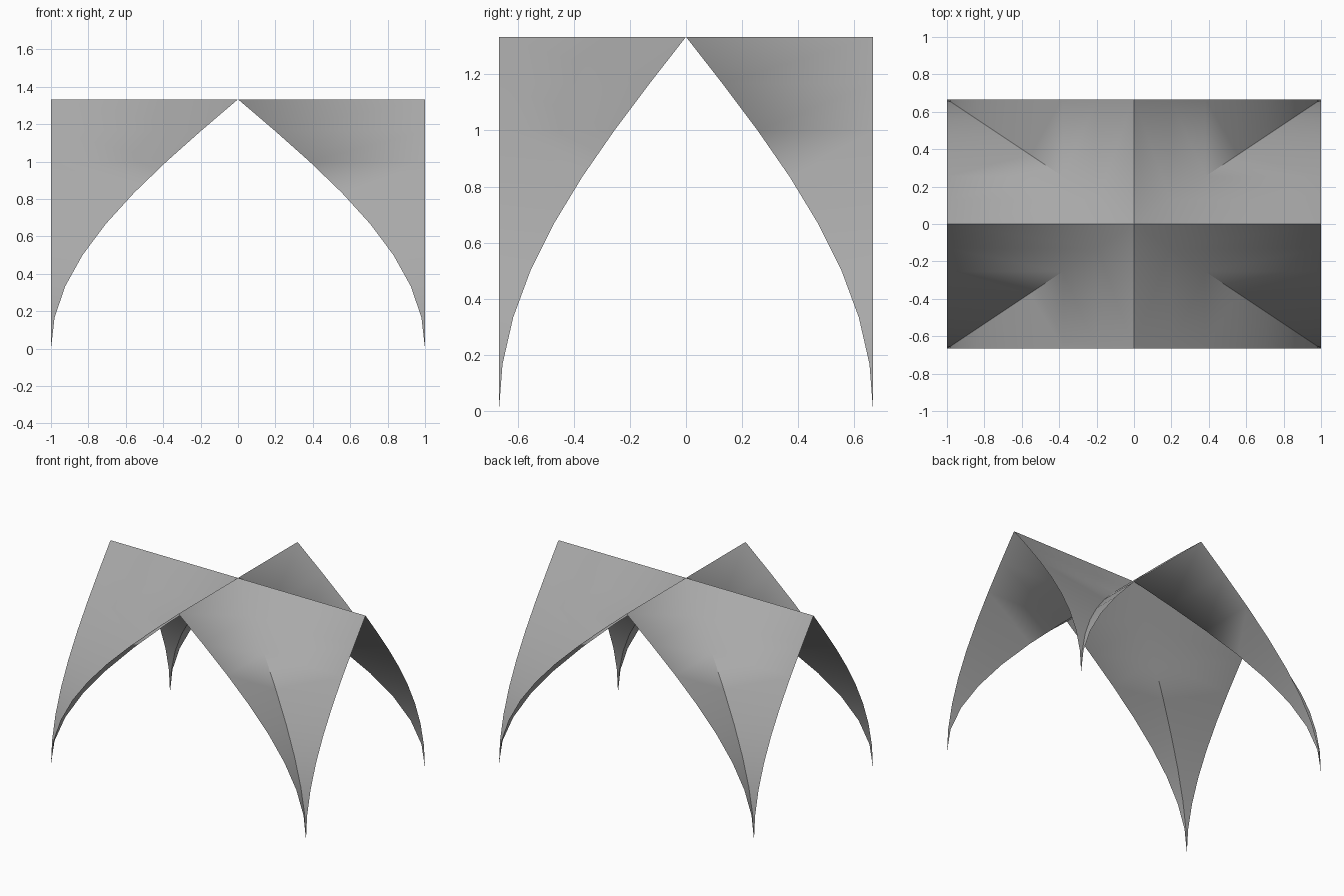
import bpy
import bmesh
import math

cube = bpy.data.objects.get("Cube")
if cube:
    bpy.data.objects.remove(cube, do_unlink=True)

HALF_X, HALF_Y, HEIGHT, LEVELS = 1.0, 2 / 3, 4 / 3, 8

stone = bpy.data.materials.new("grey stone")
stone.use_nodes = True
grey = (0.4, 0.4, 0.4, 1)
stone.diffuse_color = grey
stone.node_tree.nodes["Principled BSDF"].inputs["Base Color"].default_value = grey


def level_points(level, sx, sy):
    """Groin, front/back rim and side rim points at one height."""
    c = max(0.0, math.cos(math.pi / 2 * level / LEVELS))
    z = HEIGHT * level / LEVELS
    x, y = sx * HALF_X * c, sy * HALF_Y * c
    return (x, y, z), (x, sy * HALF_Y, z), (sx * HALF_X, y, z)


bm = bmesh.new()


def add_face(points):
    # The lowest strips shrink to triangles at the feet
    unique = list(dict.fromkeys(points))
    face = bm.faces.new([bm.verts.new(p) for p in unique])
    face.smooth = True
    face.normal_update()
    if face.normal.z < 0:
        face.normal_flip()


# Four quarters, each with two curved webs meeting at a diagonal groin
for sx in (-1, 1):
    for sy in (-1, 1):
        for level in range(LEVELS):
            low = level_points(level, sx, sy)
            high = level_points(level + 1, sx, sy)
            for rim in (1, 2):
                add_face([low[0], low[rim], high[rim], high[0]])

bmesh.ops.remove_doubles(bm, verts=bm.verts, dist=0.0001)

mesh = bpy.data.meshes.new("groin_vault")
bm.to_mesh(mesh)
bm.free()
mesh.materials.append(stone)
vault = bpy.data.objects.new("groin_vault", mesh)
bpy.context.collection.objects.link(vault)

# Crown blends softly, lower groins and ridges stay crisp
bpy.ops.object.select_all(action="DESELECT")
vault.select_set(True)
bpy.context.view_layer.objects.active = vault
bpy.ops.object.shade_smooth_by_angle(angle=math.radians(65))
